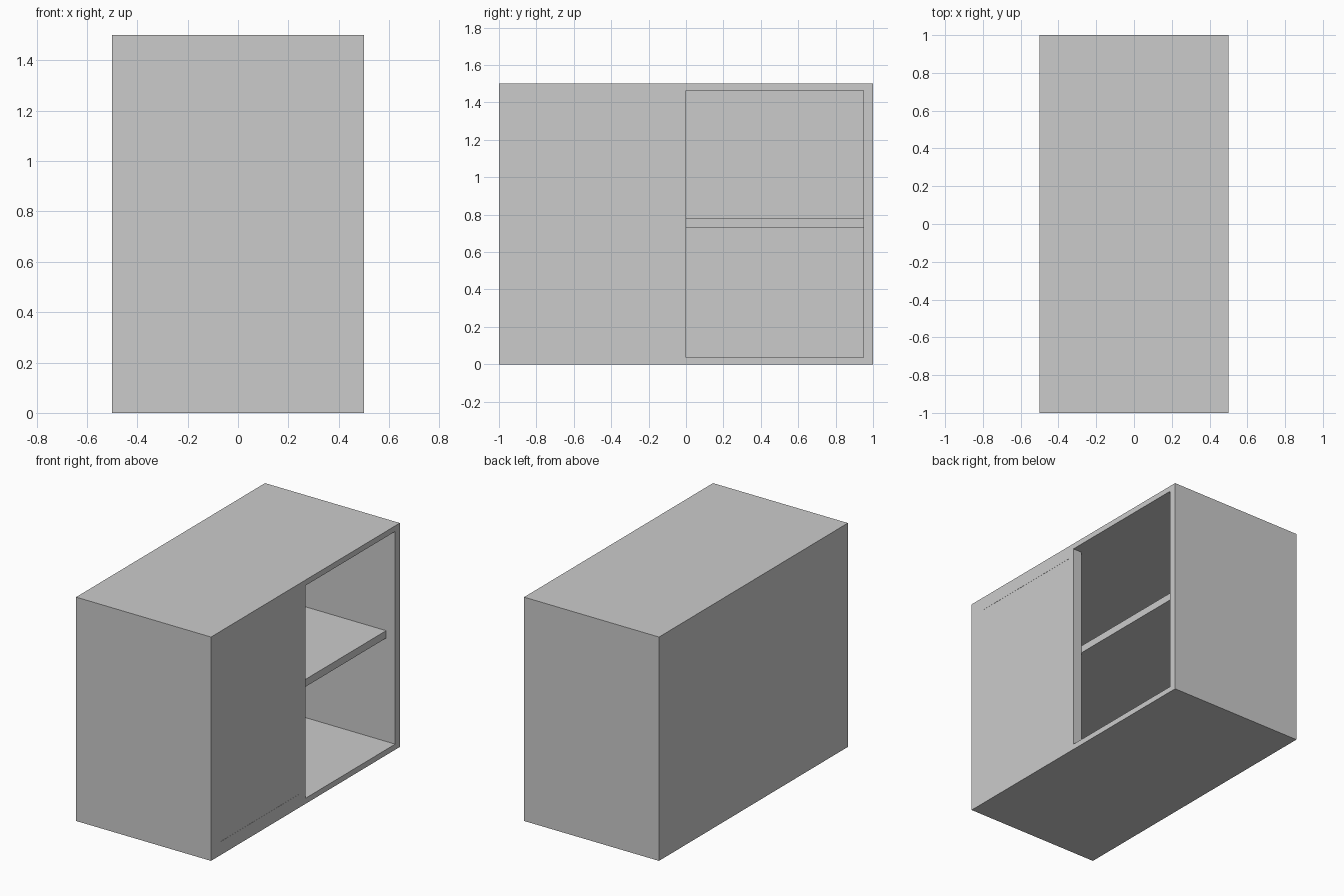
import bpy, bmesh
from mathutils import Vector

if "Cube" in bpy.data.objects:
    bpy.data.objects.remove(bpy.data.objects["Cube"])

W, L, H = 1.0, 2.0, 1.5           # depth (x), length (y), height (z)
BACK, DOOR_T = -0.475, 0.067      # inner back plane, door thickness
Y_IN, Z_LO, Z_HI = 0.95, 0.0375, 1.4625


def box_bm(lo, hi):
    bm = bmesh.new()
    bmesh.ops.create_cube(bm, size=1)
    for v in bm.verts:
        v.co = Vector([(a + b) / 2 + c * (b - a) for a, b, c in zip(lo, hi, v.co)])
    bm.normal_update()
    return bm


def finish(bm, name):
    bmesh.ops.recalc_face_normals(bm, faces=bm.faces)
    me = bpy.data.meshes.new(name)
    bm.to_mesh(me)
    bm.free()
    ob = bpy.data.objects.new(name, me)
    bpy.context.collection.objects.link(ob)
    return ob


def open_face(bm):
    return max(bm.faces, key=lambda f: f.calc_center_median().x)


def press_in(bm, lo, hi, x):
    """Inset the +x face to the (y, z) rectangle lo-hi and push it to depth x."""
    face = open_face(bm)
    c = face.calc_center_median()
    bmesh.ops.inset_individual(bm, faces=[face], thickness=0.01)
    for v in face.verts:
        v.co.y = lo[0] if v.co.y < c.y else hi[0]
        v.co.z = lo[1] if v.co.z < c.z else hi[1]
    rim = [v.co.copy() for v in face.verts]
    bmesh.ops.inset_individual(bm, faces=[face], thickness=0.01)
    for v in face.verts:
        near = min(rim, key=lambda p: (p - v.co).length)
        v.co = Vector((x, near.y, near.z))


# Carcass: one hollow shell open towards +x
bm = box_bm((-W / 2, -L / 2, 0), (W / 2, L / 2, H))
press_in(bm, (-Y_IN, Z_LO), (Y_IN, Z_HI), BACK)
finish(bm, "cabinet_carcass")

# Sliding door covering half of the opening, with a very shallow inset panel
bm = box_bm((W / 2 - DOOR_T, -Y_IN, Z_LO), (W / 2, 0, Z_HI))
press_in(bm, (-0.90, 0.09), (-0.05, 1.41), W / 2 - 0.001)
finish(bm, "sliding_door")

# Middle shelf running the full length behind the door
finish(box_bm((BACK, -Y_IN, 0.73), (W / 2 - DOOR_T, Y_IN, 0.78)), "middle_shelf")
